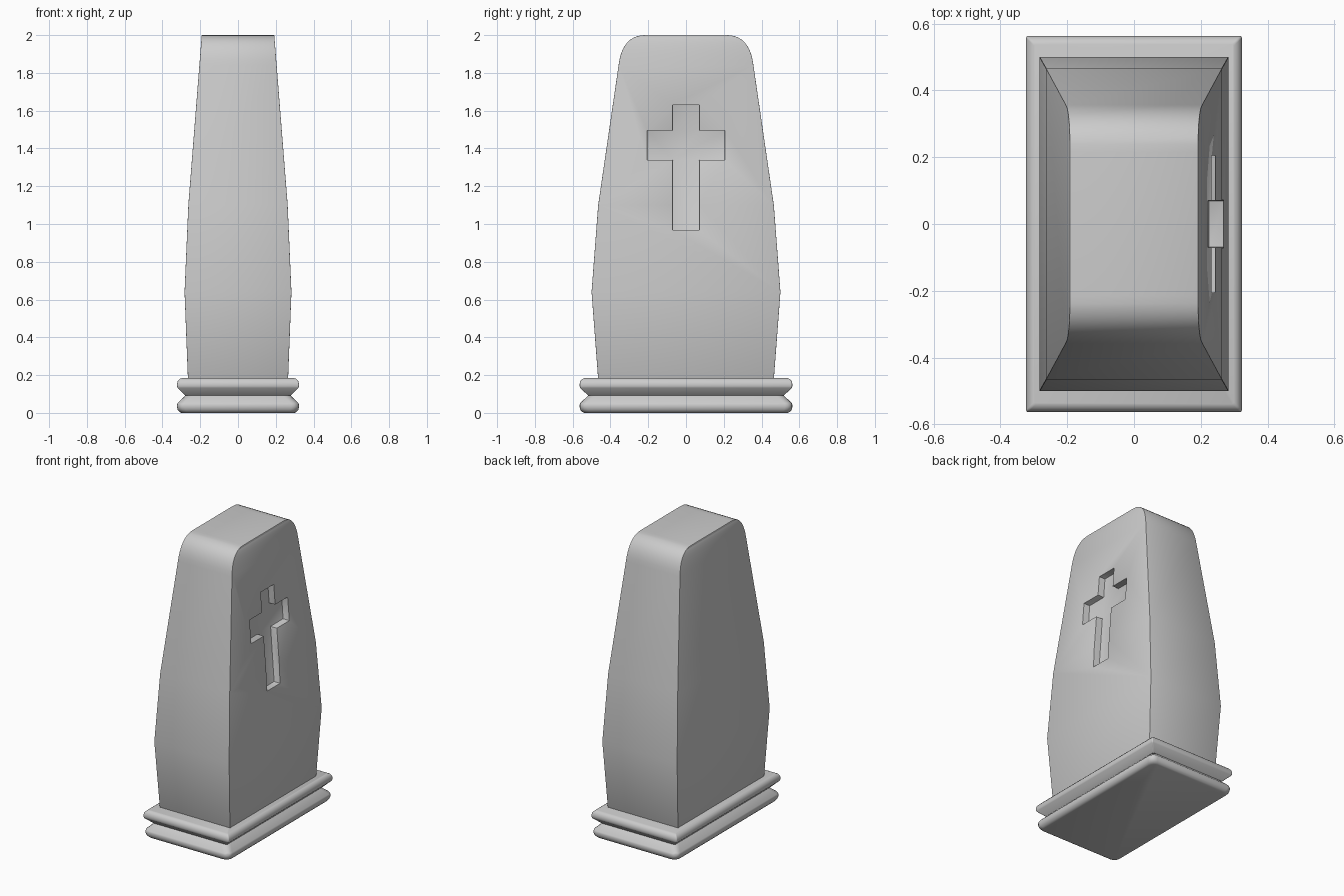
import bpy, bmesh, math

if "Cube" in bpy.data.objects:
    bpy.data.objects.remove(bpy.data.objects["Cube"])


def rounded_rect(hx, hy, r, seg=4):
    """Counter-clockwise rectangle, corners rounded when r > 0."""
    if r <= 0:
        return [(hx, hy), (-hx, hy), (-hx, -hy), (hx, -hy)]
    pts = []
    for i, (sx, sy) in enumerate([(1, 1), (-1, 1), (-1, -1), (1, -1)]):
        for k in range(seg + 1):
            a = math.pi / 2 * (i + k / seg)
            pts.append((sx * (hx - r) + r * math.cos(a), sy * (hy - r) + r * math.sin(a)))
    return pts


def mesh_object(name, rings):
    """Skin a stack of rings and cap both ends."""
    bm = bmesh.new()
    loops = [[bm.verts.new(p) for p in ring] for ring in rings]
    n = len(loops[0])
    for a, b in zip(loops, loops[1:]):
        for i in range(n):
            j = (i + 1) % n
            bm.faces.new((a[i], a[j], b[j], b[i]))
    bm.faces.new(loops[0][::-1])
    bm.faces.new(loops[-1])
    bmesh.ops.recalc_face_normals(bm, faces=bm.faces)
    me = bpy.data.meshes.new(name)
    bm.to_mesh(me)
    bm.free()
    ob = bpy.data.objects.new(name, me)
    bpy.context.collection.objects.link(ob)
    return ob


def loft(name, levels, r=0.0):
    return mesh_object(name, [[(x, y, z) for x, y in rounded_rect(hx, hy, r)]
                              for hx, hy, z in levels])


def activate(ob):
    bpy.ops.object.select_all(action='DESELECT')
    ob.select_set(True)
    bpy.context.view_layer.objects.active = ob


def smooth(ob):
    activate(ob)
    bpy.ops.object.shade_smooth_by_angle(angle=math.radians(30))


# Base: two mirrored slabs that meet in a narrow waist
HX, HY = 0.323, 0.563
slab = [(0.045, 0.092), (0.003, 0.052), (0.0, 0.043), (0.0, 0.03),
        (0.004, 0.016), (0.013, 0.005), (0.024, 0.0)]
smooth(loft("lower_slab", [(HX - d, HY - d, z) for d, z in slab[::-1]], r=0.04))
smooth(loft("upper_slab", [(HX - d, HY - d, 0.184 - z) for d, z in slab], r=0.006))


# Headstone: tapered body with shoulders rounded in the wide direction
def half_thickness(z):
    return 0.263 - (z - 1.1) * 0.0789


body = [(0.265, 0.465, 0.178), (0.283, 0.5, 0.64), (0.263, 0.465, 1.1)]
p0, p1, p2 = (0.357, 1.84), (0.338, 2.0), (0.215, 2.0)
for k in range(11):
    t = k / 10
    y, z = ((1 - t) ** 2 * a + 2 * t * (1 - t) * b + t * t * c for a, b, c in zip(p0, p1, p2))
    body.append((half_thickness(z), y, z))
stone = loft("headstone", body)

# Recessed cross on the +x face
half = [(0.07, 0.968), (0.07, 1.338), (0.205, 1.338), (0.205, 1.495), (0.07, 1.495), (0.07, 1.63)]
outline = half + [(-y, z) for y, z in half[::-1]]
floor = [(0.224 - 0.0722 * (z - 0.965), y, z) for y, z in outline]
cutter = mesh_object("cross_cutter", [floor, [(0.4, y, z) for y, z in outline]])
cutter.hide_render = True

activate(stone)
cut = stone.modifiers.new("cross", 'BOOLEAN')
cut.operation = 'DIFFERENCE'
cut.solver = 'EXACT'
cut.object = cutter
bevel = stone.modifiers.new("edges", 'BEVEL')
bevel.width = 0.009
bevel.segments = 2
bevel.limit_method = 'ANGLE'
bevel.angle_limit = math.radians(45)
for name in ("cross", "edges"):
    bpy.ops.object.modifier_apply(modifier=name)
bpy.data.objects.remove(cutter)
smooth(stone)
